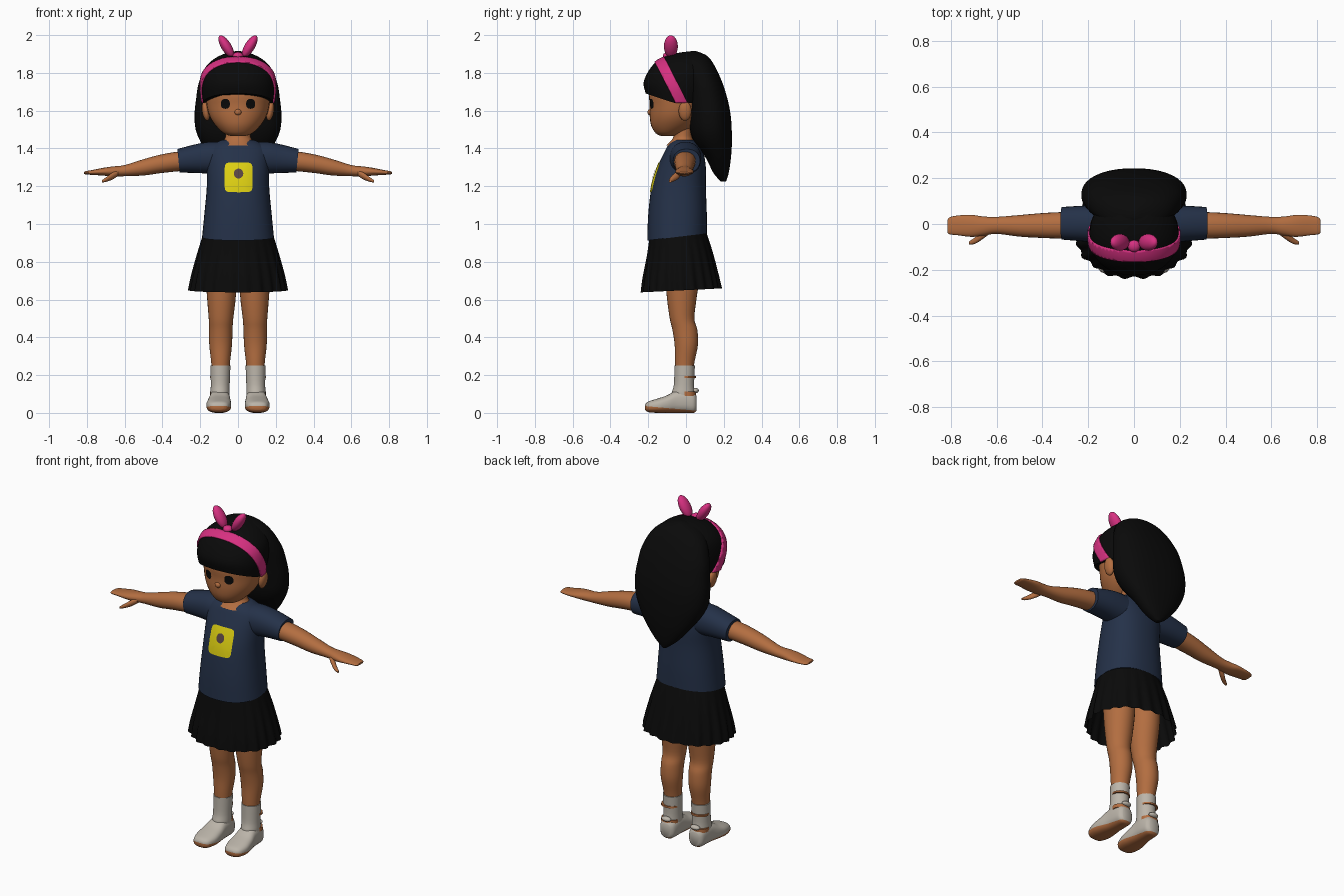
import bpy, bmesh, math
from mathutils import Vector, Matrix
from mathutils.bvhtree import BVHTree

if "Cube" in bpy.data.objects:
    bpy.data.objects.remove(bpy.data.objects["Cube"])


def material(name, r, g, b):
    m = bpy.data.materials.new(name)
    m.diffuse_color = (r, g, b, 1)
    m.use_nodes = True
    m.node_tree.nodes["Principled BSDF"].inputs["Base Color"].default_value = m.diffuse_color
    return m


SKIN = material("skin", 0.45, 0.155, 0.052)
BLACK = material("black", 0.003, 0.003, 0.003)
NAVY = material("navy", 0.018, 0.031, 0.066)
PINK = material("pink", 0.68, 0.03, 0.22)
YELLOW = material("yellow", 0.72, 0.62, 0.006)
CREAM = material("cream", 0.5, 0.46, 0.40)
BROWN = material("grey_brown", 0.10, 0.06, 0.055)


def finish(name, bm, *mats):
    bmesh.ops.recalc_face_normals(bm, faces=bm.faces)
    me = bpy.data.meshes.new(name)
    bm.to_mesh(me)
    bm.free()
    for m in mats:
        me.materials.append(m)
    me.shade_smooth()
    me.set_sharp_from_angle(angle=math.radians(50))
    ob = bpy.data.objects.new(name, me)
    bpy.context.collection.objects.link(ob)
    return ob


def spline(rows, steps):
    """Catmull-Rom through rows of numbers."""
    out = []
    for i in range(len(rows) - 1):
        p = [rows[max(0, min(len(rows) - 1, i + k))] for k in (-1, 0, 1, 2)]
        for s in range(steps):
            t = s / steps
            out.append([0.5 * (2 * b + (c - a) * t + (2 * a - 5 * b + 4 * c - d) * t * t
                               + (3 * b - a - 3 * c + d) * t ** 3) for a, b, c, d in zip(*p)])
    out.append(list(rows[-1]))
    return out


def loft(axis, rows, power=2.0, sides=32, steps=4, caps=True, warp=None, grow=0.0):
    """Rows are (position, centre_u, radius_u, low_v, high_v) along the axis."""
    bm = bmesh.new()
    rings = []
    for t, cu, ru, lo, hi in spline(rows, steps):
        ring = []
        for k in range(sides):
            a = 2 * math.pi * k / sides
            c, s = math.cos(a), math.sin(a)
            u = cu + (max(ru, 0.001) + grow) * math.copysign(abs(c) ** (2 / power), c)
            v = (lo + hi) / 2 + (max(hi - lo, 0.002) / 2 + grow) * math.copysign(abs(s) ** (2 / power), s)
            p = Vector({'z': (u, v, t), 'x': (t, u, v), 'y': (u, t, v)}[axis])
            ring.append(bm.verts.new(warp(p, a) if warp else p))
        rings.append(ring)
    for a, b in zip(rings, rings[1:]):
        for k in range(sides):
            j = (k + 1) % sides
            bm.faces.new((a[k], a[j], b[j], b[k]))
    if caps:
        bm.faces.new(rings[0])
        bm.faces.new(rings[-1])
    return bm


def ellipsoid(name, centre, radii, mat, tilt=0.0):
    bm = bmesh.new()
    bmesh.ops.create_uvsphere(bm, u_segments=20, v_segments=12, radius=1)
    bm.transform(Matrix.Translation(centre) @ Matrix.Rotation(tilt, 4, 'Y')
                 @ Matrix.Diagonal((*radii, 1)))
    return finish(name, bm, mat)


def plate(name, tree, cx, cz, rx, rz, mat, power=2.0, lift=0.004):
    """Thin painted shape laid on the front of a surface."""
    bm = bmesh.new()
    old = None

    def put(x, z):
        hit = tree.ray_cast(Vector((x, -1, z)), Vector((0, 1, 0)))[0]
        return bm.verts.new((x, (hit.y if hit else -0.18) - lift, z))
    mid, n = put(cx, cz), 32
    for r in (0.25, 0.5, 0.75, 1.0):
        ring = []
        for k in range(n):
            c, s = math.cos(2 * math.pi * k / n), math.sin(2 * math.pi * k / n)
            ring.append(put(cx + r * rx * math.copysign(abs(c) ** (2 / power), c),
                            cz + r * rz * math.copysign(abs(s) ** (2 / power), s)))
        for k in range(n):
            j = (k + 1) % n
            bm.faces.new((old[k], old[j], ring[j], ring[k]) if old else (mid, ring[j], ring[k]))
        old = ring
    ob = finish(name, bm, mat)
    if sum((f.normal.y for f in ob.data.polygons)) > 0:
        ob.data.flip_normals()


# Head, neck and face
bm = loft('z', [(1.465, 0, .035, -.13, -.06), (1.48, 0, .075, -.16, -.02), (1.52, 0, .118, -.184, .05),
                (1.57, 0, .15, -.192, .09), (1.63, 0, .166, -.192, .11), (1.70, 0, .17, -.195, .12),
                (1.78, 0, .15, -.16, .11), (1.84, 0, .09, -.09, .08)])
face = BVHTree.FromBMesh(bm)
finish("head", bm, SKIN)
ellipsoid("nose", (0, -.19, 1.592), (.018, .014, .016), SKIN)
finish("neck", loft('z', [(1.415, 0, .095, -.105, .05), (1.445, 0, .074, -.076, .04),
                          (1.47, 0, .065, -.066, .035), (1.53, 0, .065, -.066, .04)]), SKIN)
for side, s in (("left", 1), ("right", -1)):
    plate(side + "_eye", face, s * .067, 1.636, .024, .026, BLACK, 2.4)
    ellipsoid(side + "_ear", (s * .17, -.005, 1.598), (.02, .034, .052), SKIN, s * .15)

# Hair: fringe cap and long back part
cap = [(1.69, 0, .184, -.213, .10), (1.75, 0, .195, -.224, .13), (1.82, 0, .178, -.192, .14),
       (1.87, 0, .132, -.143, .12), (1.90, 0, .075, -.07, .09), (1.912, 0, .02, .0, .04)]


def droop(p, a):
    low = max(0, min(1, 1 - (p.z - 1.69) / .10))
    p.z -= .05 * low * max(0, min(1, (p.y + .21) / .15))
    return p


finish("hair_fringe", loft('z', cap, 2.2, 48, warp=droop), BLACK)
finish("hair_back", loft('z', [
    (1.225, 0, .012, .185, .212), (1.27, 0, .07, .145, .226), (1.35, 0, .14, .105, .238),
    (1.43, 0, .195, .045, .243), (1.50, 0, .224, .02, .242), (1.58, 0, .23, .015, .236),
    (1.66, 0, .222, .01, .22), (1.75, 0, .207, .0, .192), (1.84, 0, .163, -.02, .15),
    (1.89, 0, .098, -.02, .112), (1.915, 0, .015, .025, .055)], 2.3, 40), BLACK)

# Headband: slanted slice of a slightly larger cap
bm = loft('z', cap, 2.2, 64, 6, caps=False, warp=droop, grow=.009)
n = Vector((0, .89, .456)).normalized()
for offset, keep_above in ((.699, True), (.757, False)):
    bmesh.ops.bisect_plane(bm, geom=bm.verts[:] + bm.edges[:] + bm.faces[:], plane_co=n * offset,
                           plane_no=n, clear_inner=keep_above, clear_outer=not keep_above)
band = finish("headband", bm, PINK)
mod = band.modifiers.new("thickness", 'SOLIDIFY')
mod.thickness, mod.offset = .012, -1
ellipsoid("bow_knot", (0, -.095, 1.89), (.028, .028, .02), PINK)
for side, s in (("left", 1), ("right", -1)):
    ellipsoid(side + "_bow_loop", (s * .062, -.08, 1.94), (.027, .037, .067), PINK, s * .55)


# Shirt with slanted hem
def hem(p, a):
    p.z += .12 * (p.y + .16) * max(0, min(1, (1.1 - p.z) / .18))
    return p


bm = loft('z', [(.918, 0, .190, -.205, .11), (1.05, 0, .178, -.20, .11), (1.2, 0, .165, -.182, .105),
                (1.3, 0, .165, -.152, .105), (1.38, 0, .165, -.115, .092), (1.42, 0, .135, -.092, .07),
                (1.445, 0, .085, -.062, .045)], 2.3, 40, warp=hem)
chest = BVHTree.FromBMesh(bm)
finish("shirt", bm, NAVY)
plate("shirt_patch", chest, .003, 1.247, .074, .079, YELLOW, 7)
plate("shirt_patch_dot", chest, .003, 1.267, .025, .026, BROWN, lift=.008)


# Pleated skirt
def pleat(p, a):
    d = max(0, (.95 - p.z) / .3)
    k = 1 + .028 * d * math.cos(22 * a) + .012 * d * math.sin(9 * a)
    return Vector((p.x * k, (p.y + .03) * k - .03, p.z + .05 * (p.y + .2) * d + .1 * (p.y + .16) * (1 - d)))


finish("skirt", loft('z', [(.64, 0, .258, -.237, .186), (.72, 0, .243, -.228, .168),
                           (.83, 0, .215, -.208, .14), (.94, 0, .183, -.193, .105)], 2.1, 132,
                     caps=False, warp=pleat), BLACK)


def ground(p, a):
    p.z = max(0, p.z)
    return p


for side, s in (("left", 1), ("right", -1)):
    # Sleeve, arm with hand, thumb
    def lean(p, a):
        p.x = s * (p.x + .1 * (p.z - 1.335))
        return p

    def flip(p, a):
        p.x *= s
        return p
    finish(side + "_sleeve", loft('x', [(.08, -.005, .085, 1.26, 1.435), (.15, -.002, .083, 1.265, 1.434),
                                        (.22, .002, .078, 1.27, 1.421), (.315, .003, .071, 1.272, 1.397)],
                                  2.2, 28, warp=lean), NAVY)
    finish(side + "_arm", loft('x', [
        (.27, -.005, .057, 1.283, 1.387), (.34, -.006, .057, 1.277, 1.38), (.42, -.007, .053, 1.268, 1.365),
        (.5, -.008, .047, 1.257, 1.343), (.6, -.006, .037, 1.253, 1.312), (.66, -.009, .042, 1.252, 1.305),
        (.71, -.008, .048, 1.256, 1.298), (.77, -.006, .043, 1.26, 1.286), (.805, -.008, .037, 1.262, 1.28),
        (.815, -.01, .026, 1.266, 1.276)], 2.1, 24, warp=flip), SKIN)
    finish(side + "_thumb", loft('x', [(.635, -.035, .012, 1.255, 1.285), (.665, -.052, .017, 1.235, 1.272),
                                       (.695, -.073, .014, 1.224, 1.25), (.72, -.083, .007, 1.219, 1.232)],
                                 sides=16, warp=flip), SKIN)
    # Leg
    finish(side + "_leg", loft('z', [
        (.2, s * .093, .045, -.055, .035), (.27, s * .092, .05, -.058, .045), (.36, s * .092, .06, -.06, .063),
        (.44, s * .091, .062, -.072, .06), (.5, s * .09, .065, -.086, .044), (.6, s * .088, .075, -.1, .055),
        (.72, s * .088, .083, -.11, .07), (.9, s * .088, .086, -.12, .07)], sides=28), SKIN)
    # Sock, shoe and sole
    finish(side + "_sock", loft('z', [(.05, s * .095, .048, -.06, .048), (.1, s * .095, .051, -.075, .047),
                                      (.15, s * .094, .050, -.064, .043), (.25, s * .093, .053, -.061, .047)],
                                sides=28), CREAM)
    bm = loft('y', [(-.216, s * .103, .026, .016, .045), (-.2, s * .103, .05, .004, .06),
                    (-.15, s * .102, .065, 0, .076), (-.1, s * .1, .063, 0, .093), (-.05, s * .097, .056, 0, .12),
                    (.0, s * .095, .053, 0, .125), (.04, s * .095, .046, 0, .11), (.056, s * .095, .03, .012, .09)],
              2.6, 28, warp=ground)
    bmesh.ops.bisect_plane(bm, geom=bm.verts[:] + bm.edges[:] + bm.faces[:],
                           plane_co=(0, -.216, .036), plane_no=(0, .09, 1))
    for f in bm.faces:
        c = f.calc_center_median()
        f.material_index = 1 if c.z < .036 - .09 * (c.y + .216) else 0
    finish(side + "_shoe", bm, CREAM, SKIN)
    # Heel tab and bare strips behind the ankle
    ellipsoid(side + "_heel_tab", (s * .095, .05, .118), (.03, .018, .014), CREAM)
    for label, z, h in (("lower", .09, .022), ("upper", .185, .01)):
        finish(f"{side}_{label}_ankle_strip", loft('z', [(z, s * .098, .051, -.035, .053),
                                                         (z + h, s * .098, .051, -.035, .052)],
                                                   sides=28), SKIN)
